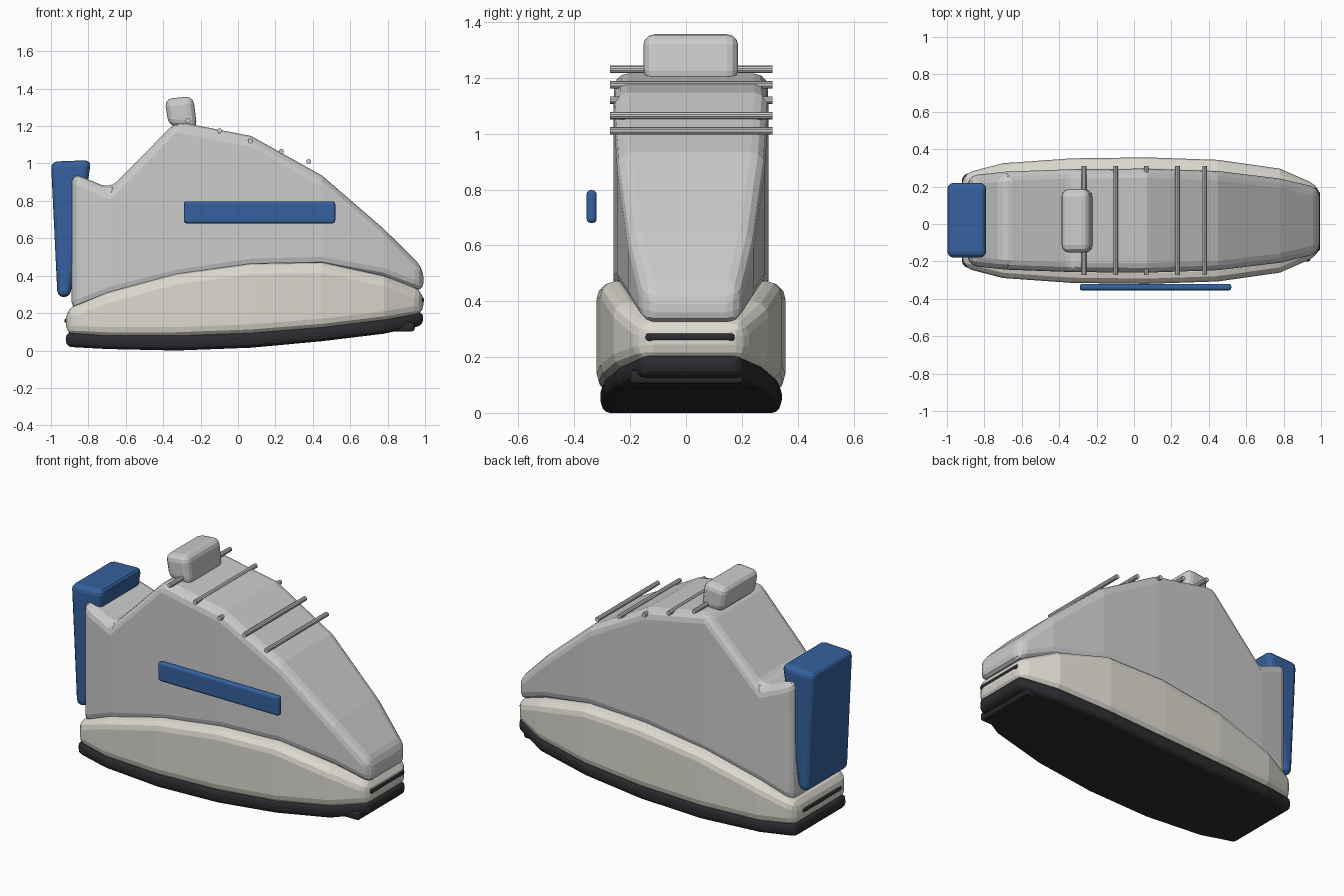
import bpy, bmesh, math
from mathutils import Matrix

if "Cube" in bpy.data.objects:
    bpy.data.objects.remove(bpy.data.objects["Cube"])

YC = 0.018  # centre line of the shoe body


def material(name, rgb):
    m = bpy.data.materials.new(name)
    m.diffuse_color = (*rgb, 1)
    m.use_nodes = True
    m.node_tree.nodes["Principled BSDF"].inputs["Base Color"].default_value = m.diffuse_color
    return m


CREAM = material("cream", (0.72, 0.70, 0.63))
DARK = material("dark_rubber", (0.025, 0.025, 0.03))
BLUE = material("blue", (0.035, 0.12, 0.34))


def finish(name, bm, mat=None, bevel=0.0, segments=3):
    bmesh.ops.recalc_face_normals(bm, faces=bm.faces)
    me = bpy.data.meshes.new(name)
    bm.to_mesh(me)
    bm.free()
    ob = bpy.data.objects.new(name, me)
    bpy.context.collection.objects.link(ob)
    if mat:
        me.materials.append(mat)
    if bevel:
        b = ob.modifiers.new("bevel", 'BEVEL')
        b.width, b.segments = bevel, segments
        b.limit_method, b.angle_limit = 'ANGLE', math.radians(33)
    return ob


def loft(name, stations, mat, bevel, segments=3):
    """Rectangular sections along x: (x, half width, bottom z, top z)."""
    bm = bmesh.new()
    rings = [[bm.verts.new((x, YC + s * w, z)) for s, z in
              ((-1, lo), (1, lo), (1, hi), (-1, hi))] for x, w, lo, hi in stations]
    for a, b in zip(rings, rings[1:]):
        for i in range(4):
            j = (i + 1) % 4
            bm.faces.new((a[i], a[j], b[j], b[i]))
    bm.faces.new(rings[0])
    bm.faces.new(rings[-1])
    return finish(name, bm, mat, bevel, segments)


def prism(name, profile, y0, y1, mat, bevel):
    """Extrude an xz profile from y0 to y1."""
    bm = bmesh.new()
    f = bm.faces.new([bm.verts.new((x, y0, z)) for x, z in profile])
    ext = bmesh.ops.extrude_face_region(bm, geom=[f])
    for v in ext["geom"]:
        if isinstance(v, bmesh.types.BMVert):
            v.co.y = y1
    return finish(name, bm, mat, bevel)


def box(name, x, y, z, mat, bevel):
    return prism(name, [(x[0], z[0]), (x[1], z[0]), (x[1], z[1]), (x[0], z[1])],
                 y[0], y[1], mat, bevel)


# outsole, midsole and upper share the same plan stations
loft("outsole", [(-0.92, 0.245, 0.02, 0.10), (-0.70, 0.295, 0.008, 0.085),
                 (-0.33, 0.32, 0.0, 0.085), (0.07, 0.325, 0.015, 0.10),
                 (0.45, 0.312, 0.05, 0.13), (0.78, 0.265, 0.09, 0.17),
                 (0.99, 0.175, 0.135, 0.21)], DARK, 0.03)
loft("midsole", [(-0.92, 0.25, 0.08, 0.225), (-0.70, 0.307, 0.07, 0.31),
                 (-0.33, 0.333, 0.07, 0.41), (0.07, 0.338, 0.085, 0.465),
                 (0.45, 0.325, 0.115, 0.472), (0.78, 0.278, 0.155, 0.40),
                 (0.992, 0.185, 0.19, 0.32)], CREAM, 0.055)
loft("upper", [(-0.89, 0.24, 0.21, 0.952), (-0.684, 0.262, 0.29, 0.866),
               (-0.33, 0.275, 0.38, 1.225), (0.07, 0.278, 0.44, 1.147),
               (0.45, 0.265, 0.45, 0.935), (0.78, 0.225, 0.39, 0.65),
               (0.992, 0.175, 0.31, 0.44)], None, 0.05)

# thin dark grooves at toe and heel
box("toe_groove", (0.965, 0.995), (-0.145, 0.175), (0.257, 0.285), DARK, 0.012)
box("heel_groove", (-0.928, -0.90), (-0.17, 0.20), (0.147, 0.173), DARK, 0.012)

# lug under the toe
box("toe_lug", (0.78, 0.945), (-0.20, 0.205), (0.103, 0.152), DARK, 0.015)

# wedge shaped heel tab
prism("heel_tab", [(-0.965, 0.285), (-0.898, 0.285), (-0.785, 1.018), (-1.0, 1.01)],
      -0.18, 0.22, BLUE, 0.035)

# tongue tab leaning back
prism("tongue_tab", [(-0.37, 1.20), (-0.218, 1.185), (-0.24, 1.36), (-0.393, 1.345)],
      -0.153, 0.187, None, 0.04)

# side stripe on the front side
box("side_stripe", (-0.29, 0.52), (-0.356, -0.32), (0.68, 0.798), BLUE, 0.015)

# laces down the instep
for i, (x, z) in enumerate([(-0.268, 1.23), (-0.098, 1.175), (0.066, 1.12),
                            (0.232, 1.065), (0.378, 1.01)]):
    bm = bmesh.new()
    mat = Matrix.Translation((x, YC, z)) @ Matrix.Rotation(math.pi / 2, 4, 'X')
    bmesh.ops.create_cone(bm, cap_ends=True, segments=10, radius1=0.0135,
                          radius2=0.0135, depth=0.582, matrix=mat)
    finish(f"lace_{i + 1}", bm)
